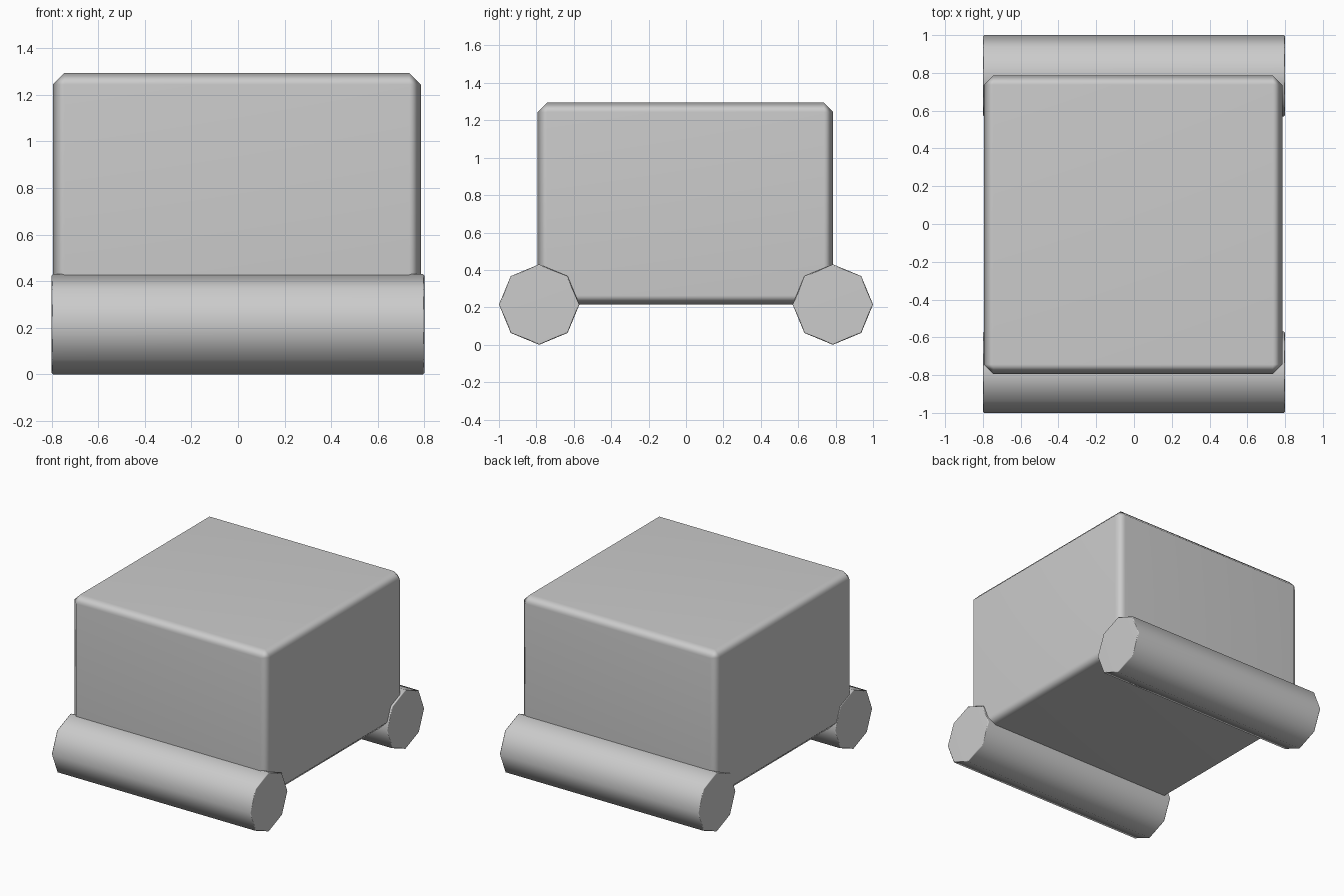
import bpy, math

if "Cube" in bpy.data.objects:
    bpy.data.objects.remove(bpy.data.objects["Cube"])


def finish(obj, width, angle):
    """Single chamfer, smooth shaded, with flat main faces."""
    bevel = obj.modifiers.new("Bevel", 'BEVEL')
    bevel.width = width
    bevel.segments = 1
    bevel.limit_method = 'ANGLE'
    bevel.angle_limit = math.radians(angle)
    for p in obj.data.polygons:
        p.use_smooth = True
    normals = obj.modifiers.new("WeightedNormal", 'WEIGHTED_NORMAL')
    normals.keep_sharp = True


# Box body
bpy.ops.mesh.primitive_cube_add(size=1, location=(-0.005, -0.003, 0.754))
body = bpy.context.object
body.name = "body"
body.scale = (1.58, 1.58, 1.08)
bpy.ops.object.transform_apply(location=False, rotation=False, scale=True)
finish(body, 0.05, 30)

# Front and back octagonal rollers
for name, y in (("front_roller", -0.785), ("back_roller", 0.785)):
    bpy.ops.mesh.primitive_cylinder_add(
        vertices=8, radius=0.215, depth=1.6,
        location=(0, y, 0.215), rotation=(0, math.pi / 2, 0))
    roller = bpy.context.object
    roller.name = name
    finish(roller, 0.006, 60)
